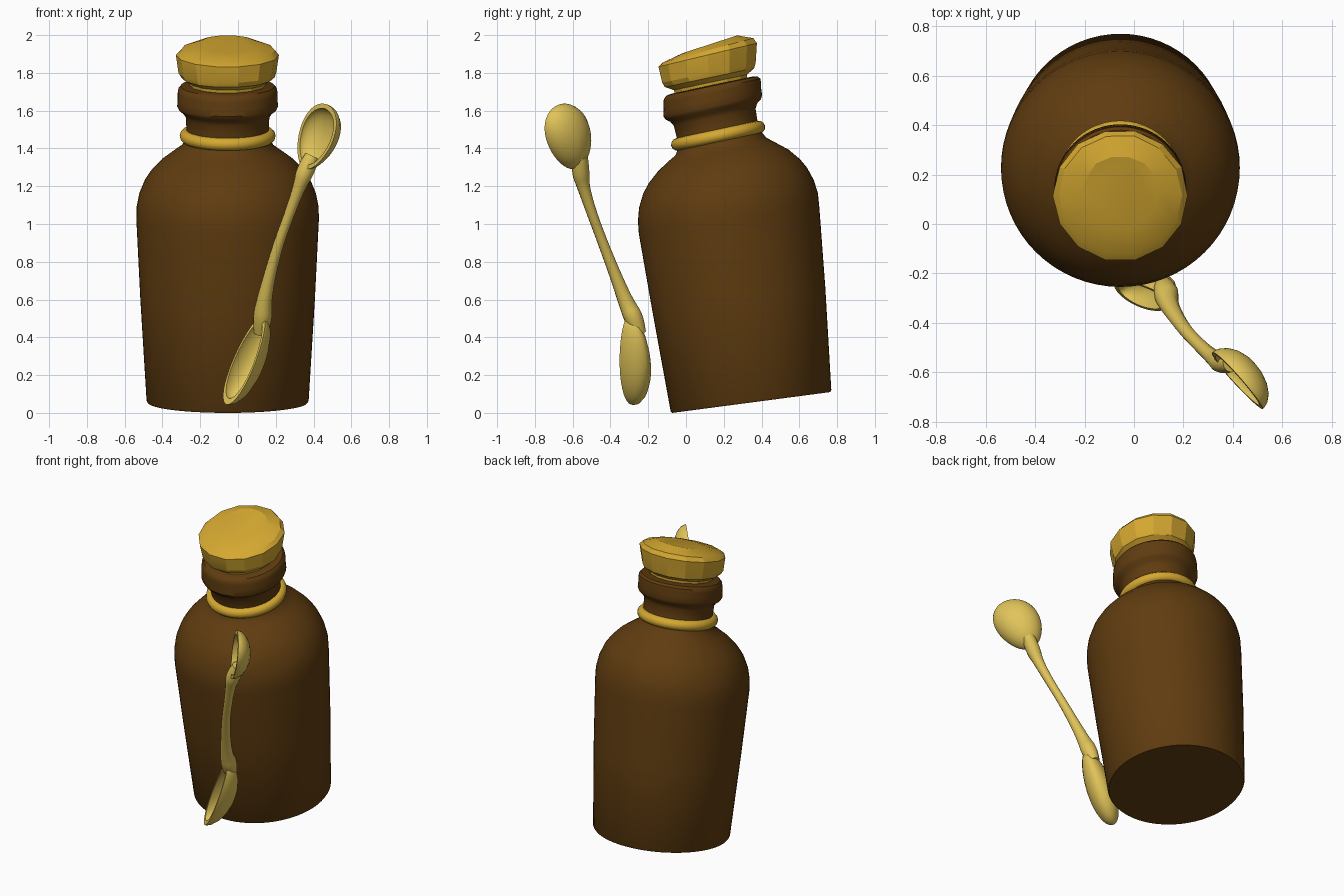
import bpy, bmesh, math, random
from mathutils import Vector

if "Cube" in bpy.data.objects:
    bpy.data.objects.remove(bpy.data.objects["Cube"])

random.seed(4)
CX = -0.055  # bottle axis in x


def material(name, rgb):
    m = bpy.data.materials.new(name)
    m.diffuse_color = (*rgb, 1)
    m.use_nodes = True
    m.node_tree.nodes["Principled BSDF"].inputs["Base Color"].default_value = m.diffuse_color
    return m


BROWN = material("brown_glass", (0.115, 0.045, 0.005))
GOLD = material("golden_cork", (0.66, 0.39, 0.03))
PALE = material("pale_wood", (0.75, 0.55, 0.10))


def finish(ob, mat, angle):
    ob.data.materials.append(mat)
    bpy.ops.object.select_all(action='DESELECT')
    ob.select_set(True)
    bpy.context.view_layer.objects.active = ob
    bpy.ops.object.shade_smooth_by_angle(angle=math.radians(angle))


def loft(name, rings, mat, angle=35):
    """Skin a list of equal point rings and cap both ends."""
    bm = bmesh.new()
    vr = [[bm.verts.new(p) for p in ring] for ring in rings]
    n = len(vr[0])
    for a, b in zip(vr, vr[1:]):
        for i in range(n):
            j = (i + 1) % n
            bm.faces.new((a[i], a[j], b[j], b[i]))
    bm.faces.new(vr[0])
    bm.faces.new(vr[-1])
    bmesh.ops.recalc_face_normals(bm, faces=bm.faces)
    me = bpy.data.meshes.new(name)
    bm.to_mesh(me)
    bm.free()
    ob = bpy.data.objects.new(name, me)
    bpy.context.collection.objects.link(ob)
    finish(ob, mat, angle)
    return ob


def tilted_ring(cy, cz, r, tilt, n, jitter=0.0):
    t = math.radians(tilt)
    pts = []
    for i in range(n):
        a = math.tau * i / n
        k = r * (1 + random.uniform(-jitter, jitter))
        s = k * math.sin(a)
        pts.append(Vector((CX + k * math.cos(a), cy + s * math.cos(t), cz + s * math.sin(t))))
    return pts


# Bottle: centre y, centre z, radius, tilt
bottle = [
    (0.345, 0.055, 0.422, 7.5), (0.344, 0.065, 0.429, 7.5), (0.28, 0.60, 0.462, 8),
    (0.228, 1.02, 0.483, 8.5), (0.222, 1.09, 0.482, 8.7), (0.214, 1.16, 0.468, 9),
    (0.207, 1.23, 0.439, 9), (0.203, 1.28, 0.405, 9), (0.197, 1.335, 0.352, 9.5),
    (0.190, 1.38, 0.29, 10), (0.185, 1.41, 0.245, 11), (0.178, 1.45, 0.222, 11),
    (0.165, 1.50, 0.218, 12), (0.152, 1.565, 0.221, 12), (0.147, 1.59, 0.235, 12),
    (0.144, 1.607, 0.258, 12), (0.142, 1.625, 0.267, 12), (0.140, 1.66, 0.264, 12),
    (0.139, 1.695, 0.264, 12), (0.138, 1.715, 0.261, 12), (0.137, 1.73, 0.248, 12),
    (0.136, 1.735, 0.22, 12)]
loft("bottle", [tilted_ring(*row, 64) for row in bottle], BROWN)

# Rounded band around the foot of the neck
bpy.ops.mesh.primitive_torus_add(
    major_radius=0.22, minor_radius=0.034, major_segments=48, minor_segments=12,
    location=(CX, 0.17, 1.467), rotation=(math.radians(12), 0, 0))
band = bpy.context.object
band.name = "neck_band"
finish(band, GOLD, 60)

# Faceted stopper
stopper = [
    (0.137, 1.70, 0.195, 12, 14, 0), (0.13, 1.75, 0.203, 12, 14, 0.01),
    (0.125, 1.775, 0.247, 12, 14, 0.01), (0.12, 1.80, 0.258, 12, 14, 0.012),
    (0.115, 1.895, 0.272, 13.5, 14, 0.012), (0.118, 1.92, 0.25, 15, 14, 0.015),
    (0.128, 1.952, 0.155, 18, 14, 0.03)]
loft("stopper", [tilted_ring(*row) for row in stopper], GOLD, 22)


def bowl(name, centre, axis, width, half_len, half_wid, depth, egg):
    """Hollow half egg: outer shell from its pole to the rim, then back down inside."""
    c, a, w = Vector(centre), Vector(axis).normalized(), Vector(width).normalized()
    d = a.cross(w).normalized()
    rings = []
    steps = [(f, 1.0) for f in (0.03, 0.2, 0.4, 0.6, 0.8, 0.93, 1.0)]
    steps += [(f, 0.86) for f in (1.0, 0.93, 0.8, 0.6, 0.4, 0.2, 0.03)]
    for f, k in steps:
        s = math.sin(f * math.pi / 2)
        drop = math.cos(f * math.pi / 2) * (depth if k == 1 else depth - 0.025)
        ring = []
        for i in range(40):
            t = math.tau * i / 40
            u, v = math.cos(t), math.sin(t)
            ring.append(c + a * (half_len * k * s * u)
                        + w * (half_wid * k * s * v * (1 - egg * u)) + d * drop)
        rings.append(ring)
    return loft(name, rings, PALE, 50)


# Double ended spoon: two bowls joined by a handle
bowl("upper_bowl", (0.412, -0.628, 1.463), (0.32, -0.24, 0.92), (0.6, -0.75, -0.25),
     0.185, 0.14, 0.10, -0.15)
bowl("lower_bowl", (0.035, -0.292, 0.28), (0.37, -0.04, 0.90), (0.65, -0.7, -0.2),
     0.255, 0.083, 0.125, 0.12)

curve = bpy.data.curves.new("spoon_handle", 'CURVE')
curve.dimensions = '3D'
curve.bevel_depth = 1
curve.bevel_resolution = 4
curve.use_fill_caps = True
path = [(0.118, -0.245, 0.42, 0.035), (0.13, -0.275, 0.50, 0.055), (0.135, -0.315, 0.58, 0.042),
        (0.165, -0.37, 0.72, 0.032), (0.215, -0.44, 0.90, 0.027), (0.275, -0.50, 1.06, 0.027),
        (0.325, -0.545, 1.20, 0.033), (0.355, -0.56, 1.28, 0.05), (0.395, -0.56, 1.36, 0.04)]
sp = curve.splines.new('NURBS')
sp.points.add(len(path) - 1)
for p, (x, y, z, r) in zip(sp.points, path):
    p.co = (x, y, z, 1)
    p.radius = r
sp.order_u = 3
sp.use_endpoint_u = True
sp.resolution_u = 6
handle = bpy.data.objects.new("spoon_handle", curve)
bpy.context.collection.objects.link(handle)
bpy.ops.object.select_all(action='DESELECT')
handle.select_set(True)
bpy.context.view_layer.objects.active = handle
bpy.ops.object.convert(target='MESH')
finish(bpy.context.object, PALE, 50)
